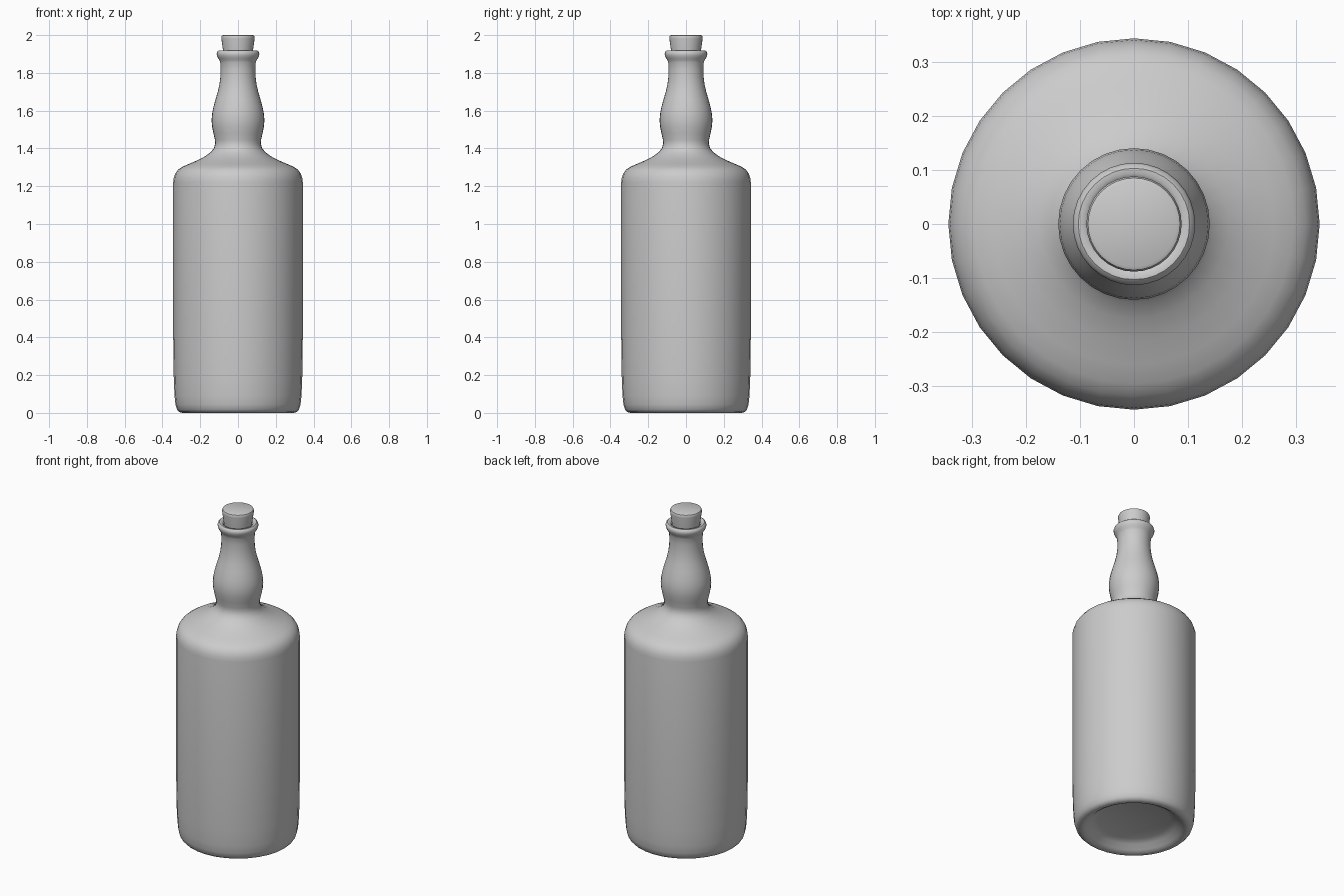
import bpy
import bmesh
import math

SIDES = 32

if "Cube" in bpy.data.objects:
    bpy.data.objects.remove(bpy.data.objects["Cube"])

# One plain grey for the whole model
grey = bpy.data.materials.new("plain_grey")
grey.use_nodes = True
colour = (0.6, 0.6, 0.6, 1.0)
grey.diffuse_color = colour
grey.node_tree.nodes["Principled BSDF"].inputs["Base Color"].default_value = colour


def lathe(name, profile):
    """Spin a (radius, height) profile about the z axis."""
    bm = bmesh.new()
    verts = [bm.verts.new((r, 0, z)) for r, z in profile]
    edges = [bm.edges.new(pair) for pair in zip(verts, verts[1:])]
    bmesh.ops.spin(bm, geom=verts + edges, cent=(0, 0, 0), axis=(0, 0, 1),
                   angle=math.tau, steps=SIDES)
    bmesh.ops.remove_doubles(bm, verts=bm.verts, dist=0.0005)
    bmesh.ops.recalc_face_normals(bm, faces=bm.faces)
    mesh = bpy.data.meshes.new(name)
    bm.to_mesh(mesh)
    bm.free()
    mesh.materials.append(grey)
    obj = bpy.data.objects.new(name, mesh)
    bpy.context.collection.objects.link(obj)
    bpy.ops.object.select_all(action="DESELECT")
    obj.select_set(True)
    bpy.context.view_layer.objects.active = obj
    bpy.ops.object.shade_smooth_by_angle(angle=math.radians(40))
    return obj


# Recessed underside, rounded foot, then straight wall
base = [(0, 0.05), (0.2, 0.05), (0.235, 0.035), (0.262, 0.012), (0.28, 0.002),
        (0.295, 0), (0.312, 0.005), (0.323, 0.018), (0.331, 0.045),
        (0.336, 0.09), (0.34, 0.18), (0.343, 0.4)]
# Rounded shoulder sweeping up into the neck
shoulder = [(0.343, 1.22), (0.34, 1.245), (0.332, 1.268), (0.317, 1.288),
            (0.295, 1.303), (0.26, 1.318), (0.215, 1.337), (0.175, 1.358),
            (0.145, 1.38), (0.127, 1.402), (0.121, 1.425)]
# Bulged neck
neck = [(0.122, 1.445), (0.13, 1.48), (0.137, 1.515), (0.14, 1.55),
        (0.137, 1.585), (0.13, 1.62), (0.119, 1.66), (0.107, 1.7),
        (0.098, 1.74), (0.093, 1.78), (0.092, 1.82), (0.094, 1.855)]
# Rolled lip and mouth
lip = [(0.099, 1.868), (0.107, 1.88), (0.112, 1.893), (0.113, 1.902),
       (0.11, 1.912), (0.103, 1.918), (0.093, 1.918), (0.084, 1.912),
       (0.079, 1.9), (0.077, 1.86)]
lathe("bottle", base + shoulder + neck + lip)

# Tapered stopper with a softened top edge
lathe("stopper", [(0, 1.86), (0.074, 1.86), (0.079, 1.915), (0.088, 1.982),
                  (0.088, 1.99), (0.085, 1.997), (0.079, 2.0), (0, 2.0)])
